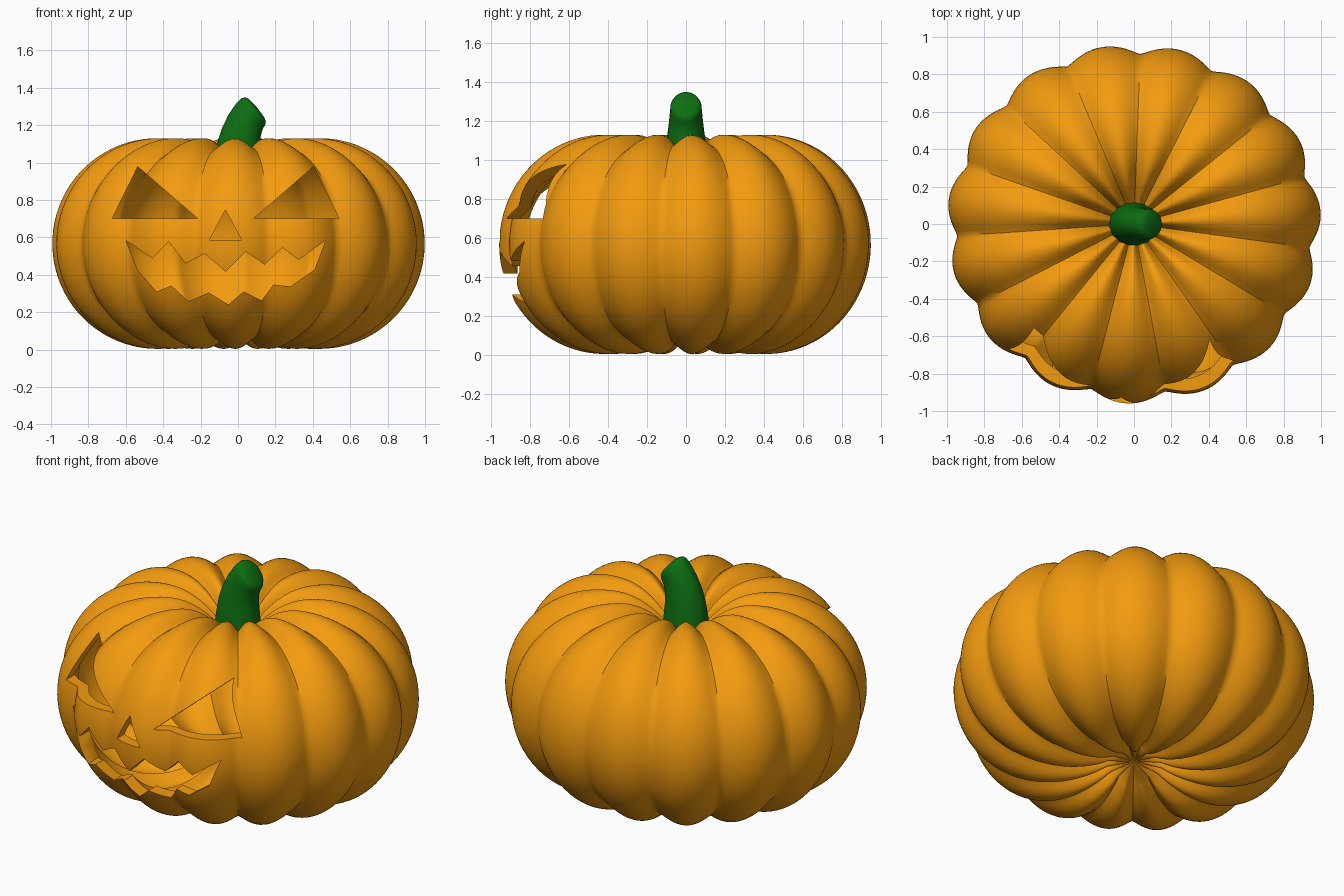
import bpy, bmesh, math
from mathutils import Vector

if "Cube" in bpy.data.objects:
    bpy.data.objects.remove(bpy.data.objects["Cube"])

RIBS, PER_RIB, ROWS = 15, 16, 56
RING_R, TUBE_R, MID_Z = 0.437, 0.563, 0.567
FACE_X = -0.066          # centre line of the carved face


def material(name, rgb):
    m = bpy.data.materials.new(name)
    m.diffuse_color = (*rgb, 1)
    m.use_nodes = True
    m.node_tree.nodes["Principled BSDF"].inputs["Base Color"].default_value = m.diffuse_color
    return m


def new_object(name, bm, mat=None):
    me = bpy.data.meshes.new(name)
    bm.to_mesh(me)
    bm.free()
    ob = bpy.data.objects.new(name, me)
    bpy.context.collection.objects.link(ob)
    if mat:
        me.materials.append(mat)
    return ob


def skin(bm, rings, bottom, top):
    """Bridge rings of points from bottom to top and close both ends with fans."""
    rows = [[bm.verts.new(p) for p in ring] for ring in rings]
    n = len(rows[0])
    b, t = bm.verts.new(bottom), bm.verts.new(top)
    faces = []
    for j in range(n):
        k = (j + 1) % n
        for lo, hi in zip(rows, rows[1:]):
            faces.append(bm.faces.new((lo[j], lo[k], hi[k], hi[j])))
        faces.append(bm.faces.new((rows[0][k], rows[0][j], b)))
        faces.append(bm.faces.new((rows[-1][j], rows[-1][k], t)))
    return faces


def smooth(ob, degrees):
    bpy.ops.object.select_all(action='DESELECT')
    ob.select_set(True)
    bpy.context.view_layer.objects.active = ob
    bpy.ops.object.shade_smooth_by_angle(angle=math.radians(degrees))


def ribbed_skin(bm, tube):
    """Apple-shaped surface swept round the axis, pinched at every rib valley."""
    lo = -math.acos((0.15 - RING_R) / tube)
    hi = math.acos((0.10 - RING_R) / tube)
    n = RIBS * PER_RIB
    rings = []
    for i in range(ROWS + 1):
        phi = lo + (hi - lo) * i / ROWS
        ring = []
        for j in range(n):
            u = math.pi * j / PER_RIB
            valley = 1 - min(1, math.sqrt(math.sin(u) ** 2 + 0.008)) ** 0.9
            a = tube * (1 - 0.105 * valley)
            r = RING_R + a * math.cos(phi)
            z = MID_Z + a * math.sin(phi)
            if phi > 0:
                z -= 0.8 * max(0, 0.38 - r) ** 2
            th = math.radians(88) + 2 * math.pi * j / n
            ring.append((r * math.cos(th), 0.96 * r * math.sin(th), z))
        rings.append(ring)
    mean = lambda ring: sum(p[2] for p in ring) / n
    return skin(bm, rings, (0, 0, mean(rings[0]) + 0.01), (0, 0, mean(rings[-1]) - 0.04))


def cutter(name, outline):
    """Prism through the front wall from an x-z outline."""
    bm = bmesh.new()
    face = bm.faces.new([bm.verts.new((x, -1.2, z)) for x, z in outline])
    ext = bmesh.ops.extrude_face_region(bm, geom=[face])
    bmesh.ops.translate(bm, vec=(0, 0.8, 0),
                        verts=[v for v in ext['geom'] if isinstance(v, bmesh.types.BMVert)])
    bmesh.ops.recalc_face_normals(bm, faces=bm.faces)
    ob = new_object(name, bm)
    ob.hide_render = True
    return ob


orange = material("orange_skin", (0.9, 0.33, 0.005))
green = material("green_stem", (0.004, 0.16, 0.006))

# Hollow shell
bm = bmesh.new()
ribbed_skin(bm, TUBE_R)
bmesh.ops.reverse_faces(bm, faces=ribbed_skin(bm, TUBE_R - 0.07))
shell = new_object("pumpkin_shell", bm, orange)

# Carved eyes, nose and mouth
eye = [(0.47, 0.978), (0.149, 0.70), (0.607, 0.70)]
upper = [(-0.60, 0.583), (-0.457, 0.487), (-0.372, 0.578), (-0.281, 0.46), (-0.179, 0.513),
         (-0.067, 0.417), (0.04, 0.524), (0.142, 0.455), (0.238, 0.545), (0.324, 0.481),
         (0.468, 0.583)]
lower = [(0.409, 0.428), (0.281, 0.337), (0.19, 0.348), (0.126, 0.262), (0.03, 0.31),
         (-0.051, 0.241), (-0.158, 0.305), (-0.265, 0.257), (-0.356, 0.342),
         (-0.436, 0.31), (-0.538, 0.428)]
cutters = [
    cutter("eye_cutter_right", [(FACE_X + x, z) for x, z in eye]),
    cutter("eye_cutter_left", [(FACE_X - x, z) for x, z in eye]),
    cutter("nose_cutter", [(-0.067, 0.747), (-0.152, 0.587), (0.019, 0.587)]),
    cutter("mouth_cutter", upper + lower),
]
bpy.context.view_layer.objects.active = shell
for c in cutters:
    mod = shell.modifiers.new(c.name, 'BOOLEAN')
    mod.operation, mod.solver, mod.object = 'DIFFERENCE', 'EXACT', c
    bpy.ops.object.modifier_apply(modifier=mod.name)
    bpy.data.objects.remove(c)
smooth(shell, 40)

# Bent stem: centre x, centre z, tilt, half width, half depth
sections = [(0, 0.88, 0, 0.14, 0.12), (0, 1.0, 0, 0.128, 0.11), (0.005, 1.1, 6, 0.115, 0.1),
            (0.018, 1.16, 15, 0.106, 0.092), (0.038, 1.21, 27, 0.1, 0.086),
            (0.062, 1.25, 40, 0.097, 0.082), (0.082, 1.273, 48, 0.095, 0.08),
            (0.093, 1.285, 49, 0.085, 0.072), (0.099, 1.291, 50, 0.065, 0.055)]
rings = []
for x, z, tilt, w, d in sections:
    t = math.radians(tilt)
    side = Vector((math.cos(t), 0, -math.sin(t)))
    rings.append([Vector((x, 0, z)) + side * w * math.cos(a) + Vector((0, d * math.sin(a), 0))
                  for a in (2 * math.pi * k / 32 for k in range(32))])
bm = bmesh.new()
skin(bm, rings, (0, 0, 0.88), (0.102, 0, 1.294))
smooth(new_object("stem", bm, green), 50)
